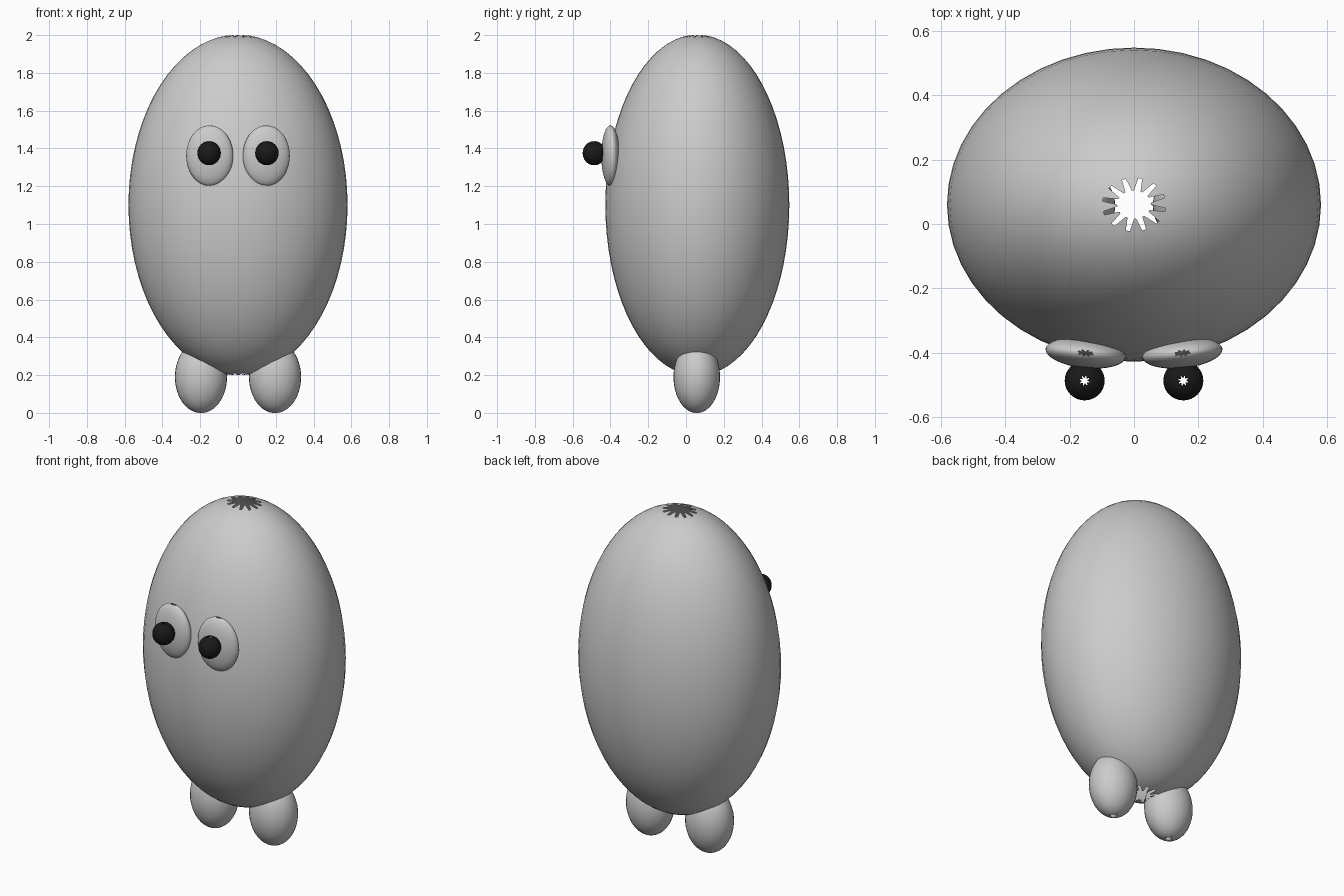
import bpy, bmesh, math
from mathutils import Matrix, Vector

cube = bpy.data.objects.get("Cube")
if cube:
    bpy.data.objects.remove(cube, do_unlink=True)


def make_material(name, value):
    mat = bpy.data.materials.new(name)
    mat.use_nodes = True
    colour = (value, value, value, 1)
    mat.diffuse_color = colour
    mat.node_tree.nodes["Principled BSDF"].inputs["Base Color"].default_value = colour
    return mat


grey = make_material("light grey", 0.6)
black = make_material("black", 0.01)


def egg(name, centre, radii, mat, inner, outer, turn=0, segments=32, rings=24):
    """Smooth ellipsoid with a small star-shaped opening at each pole."""
    bm = bmesh.new()
    bmesh.ops.create_uvsphere(bm, u_segments=segments, v_segments=rings, radius=1)
    poles = [v for v in bm.verts if abs(v.co.z) > 0.9999]
    rims = [e.other_vert(p) for p in poles for e in p.link_edges]
    bmesh.ops.delete(bm, geom=poles, context="VERTS")
    # Pull the rim in and out to form the points of the star
    for v in rims:
        a = math.atan2(v.co.y, v.co.x)
        step = round(a / (2 * math.pi) * segments)
        r = inner if step % 4 < 2 else outer
        v.co = Vector((r * math.cos(a), r * math.sin(a),
                       math.copysign(math.sqrt(1 - r * r), v.co.z)))
    for f in bm.faces:
        f.smooth = True
    bm.transform(Matrix.Rotation(turn, 4, "Z") @ Matrix.Diagonal((*radii, 1)))
    mesh = bpy.data.meshes.new(name)
    bm.to_mesh(mesh)
    bm.free()
    mesh.materials.append(mat)
    obj = bpy.data.objects.new(name, mesh)
    obj.location = centre
    bpy.context.collection.objects.link(obj)
    return obj


# Body
egg("body", (0, 0.06, 1.1), (0.58, 0.487, 0.903), grey, 0.09, 0.17, segments=48, rings=36)

# Paired feet, eyes and pupils
for side, s in (("left", 1), ("right", -1)):
    egg(side + "_foot", (s * 0.196, 0.057, 0.19), (0.138, 0.123, 0.191), grey, 0.08, 0.18)
    egg(side + "_eye", (s * 0.15, -0.4, 1.362), (0.125, 0.047, 0.16), grey, 0.08, 0.2,
        turn=s * math.radians(6))
    egg(side + "_pupil", (s * 0.153, -0.486, 1.375), (0.062, 0.061, 0.064), black, 0.15, 0.25)
